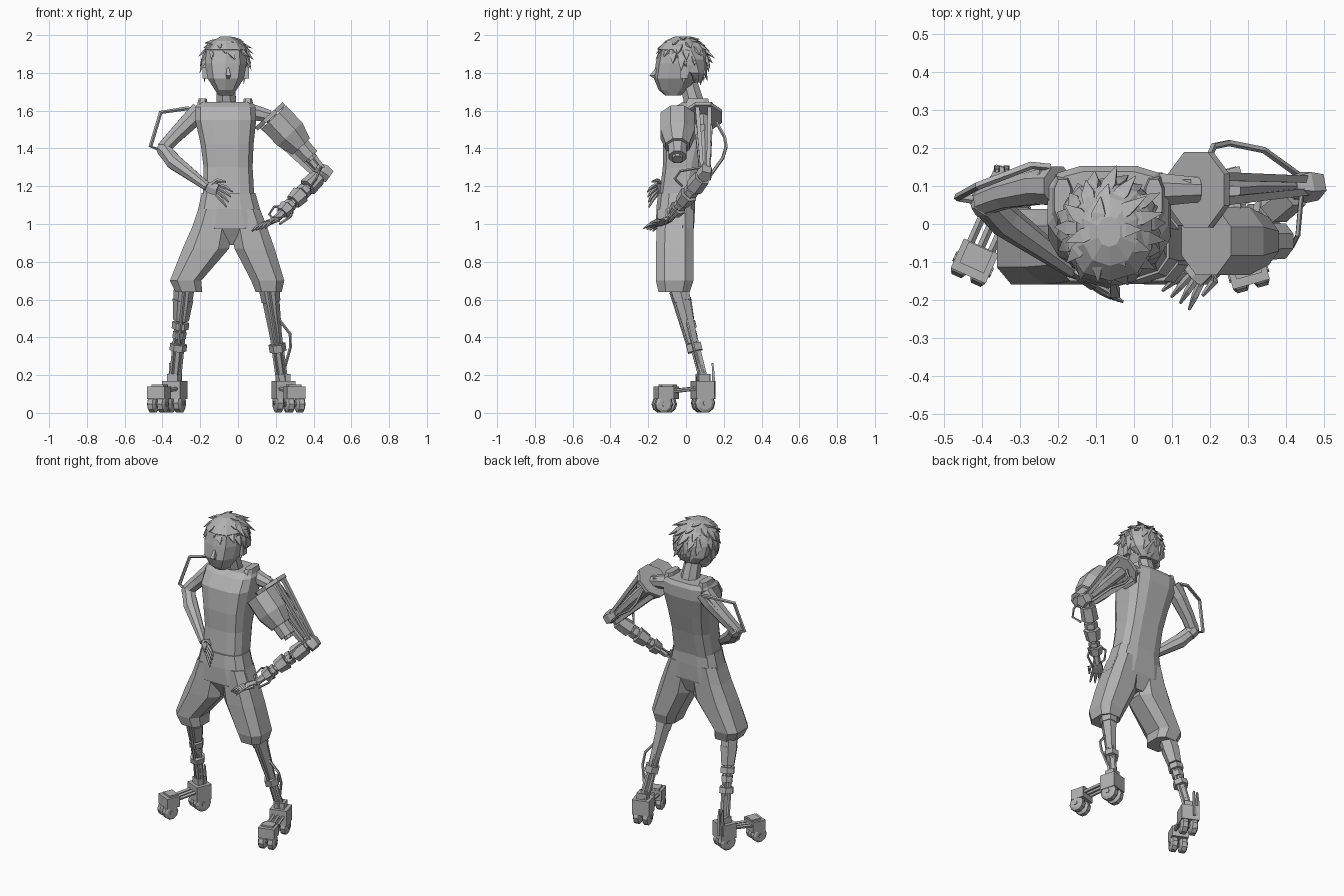
import bpy, bmesh, math, random
from mathutils import Vector, Matrix

if "Cube" in bpy.data.objects:
    bpy.data.objects.remove(bpy.data.objects["Cube"], do_unlink=True)
random.seed(4)

grey = bpy.data.materials.new("matte_grey")
grey.use_nodes = True
grey.diffuse_color = (0.45, 0.45, 0.45, 1)
grey.node_tree.nodes["Principled BSDF"].inputs["Base Color"].default_value = grey.diffuse_color


def finish(name, bm):
    bmesh.ops.recalc_face_normals(bm, faces=bm.faces)
    me = bpy.data.meshes.new(name)
    bm.to_mesh(me)
    bm.free()
    me.materials.append(grey)
    ob = bpy.data.objects.new(name, me)
    bpy.context.collection.objects.link(ob)
    return ob


def skin(name, rings):
    """Bridge equal-length rings of points and cap both ends."""
    bm = bmesh.new()
    loops = [[bm.verts.new(p) for p in ring] for ring in rings]
    n = len(loops[0])
    for a, b in zip(loops, loops[1:]):
        for i in range(n):
            bm.faces.new((a[i], a[(i + 1) % n], b[(i + 1) % n], b[i]))
    bm.faces.new(loops[0])
    bm.faces.new(loops[-1])
    return finish(name, bm)


def loft(name, levels, n=10, power=0.7):
    """Level rings given as (z, x0, x1, y0, y1), rounded-box section."""
    rings = []
    for z, x0, x1, y0, y1 in levels:
        ring = []
        for i in range(n):
            t = math.tau * (i + 0.5) / n
            c, s = math.cos(t), math.sin(t)
            c, s = math.copysign(abs(c) ** power, c), math.copysign(abs(s) ** power, s)
            ring.append(((x0 + x1) / 2 + c * (x1 - x0) / 2, (y0 + y1) / 2 + s * (y1 - y0) / 2, z))
        rings.append(ring)
    return skin(name, rings)


def tube(name, points, radii, n=6, flat=1.0, side=None):
    """Faceted tube along a path; flat squashes it across the side vector."""
    pts = [Vector(p) for p in points]
    radii = radii if isinstance(radii, (list, tuple)) else [radii] * len(pts)
    rings = []
    for i, (p, r) in enumerate(zip(pts, radii)):
        w = (pts[min(i + 1, len(pts) - 1)] - pts[max(i - 1, 0)]).normalized()
        u = Vector(side) if side else Vector((0, 1, 0))
        u = (u - w * u.dot(w)).normalized()
        v = w.cross(u)
        angles = [math.tau * (k + 0.5) / n for k in range(n)]
        rings.append([p + (u * math.cos(t) + v * math.sin(t) * flat) * r for t in angles])
    return skin(name, rings)


def box(name, centre, size, yaw=0.0):
    bm = bmesh.new()
    mat = Matrix.Translation(centre) @ Matrix.Rotation(yaw, 4, 'Z') @ Matrix.Diagonal((*size, 1))
    bmesh.ops.create_cube(bm, size=1, matrix=mat)
    return finish(name, bm)


def bands(name, a, b, spans, n=6):
    """Tapered sleeves along the line a-b: (start, end, radius0, radius1)."""
    a, b = Vector(a), Vector(b)
    for i, (t0, t1, r0, r1) in enumerate(spans):
        tube(f"{name}_{i + 1}", [a.lerp(b, t0), a.lerp(b, t1)], [r0, r1], n)


# Torso and neck
loft("vest", [(1.13, -.19, .09, -.145, .045), (1.3, -.185, .08, -.125, .085),
              (1.42, -.20, .085, -.125, .12), (1.55, -.23, .1, -.11, .155),
              (1.62, -.23, .095, -.06, .155), (1.645, -.21, .075, -.02, .14)], 12, 0.6)
for i, x in enumerate((-.19, .05)):
    loft(f"shoulder_strap_{i + 1}", [(1.58, x - .04, x + .045, -.04, .14), (1.665, x - .02, x + .025, .01, .12)], 8)
tube("neck", [(-.06, .06, 1.58), (-.065, .01, 1.76)], [.06, .05], 8)

# Head
loft("head", [(1.68, -.105, -.025, -.11, -.03), (1.71, -.125, -.005, -.145, .02),
              (1.77, -.165, .035, -.17, .07), (1.85, -.18, .05, -.16, .09),
              (1.92, -.17, .045, -.145, .09), (1.97, -.12, 0, -.08, .04)], 10, 0.8)
tube("nose", [(-.055, -.15, 1.83), (-.05, -.18, 1.785), (-.055, -.15, 1.765)], [.008, .018, .006], 4)
for i, x in enumerate((-.175, .045)):
    box(f"ear_{i + 1}", (x, -.01, 1.8), (.025, .04, .06))

# Hair cap and tufts
loft("hair_cap", [(1.75, -.13, 0, .03, .08), (1.80, -.18, .05, -.01, .105),
                  (1.87, -.19, .06, -.09, .115), (1.925, -.175, .05, -.15, .105),
                  (1.97, -.135, .01, -.11, .07), (1.992, -.095, -.035, -.06, .02)], 10, 0.85)
mid, size = Vector((-.065, -.015, 1.865)), Vector((.115, .125, .12))
for i in range(64):
    h = 0.97 - 1.6 * i / 64
    t = i * 2.4
    out = Vector((math.cos(t) * math.sqrt(1 - h * h), math.sin(t) * math.sqrt(1 - h * h), h))
    if out.y < -0.1 and h < 0.3:
        continue
    base = mid + out * size
    swirl = Vector((0.35, 0, -0.8)) + Vector((out.x, out.y, 0)) * 0.5
    lean = (swirl - out * swirl.dot(out)).normalized() + out * random.uniform(.1, .4)
    tip = base + lean * random.uniform(.055, .08)
    tip.z = min(tip.z, 1.998)
    tube(f"hair_tuft_{i + 1}", [base - lean * .02, base + lean * .015, tip], [.022, .026, .001], 4, .5, out.cross(lean))

# Shorts
loft("shorts_waist", [(1.165, -.195, .095, -.15, .05), (1.08, -.215, .12, -.16, .05),
                      (.98, -.245, .16, -.16, .045), (.89, -.10, .04, -.11, .01)], 12)
loft("shorts_right", [(1.08, -.215, -.02, -.155, .045), (.98, -.25, -.03, -.16, .045), (.87, -.30, -.04, -.165, .045),
                      (.70, -.365, -.19, -.165, .045), (.64, -.335, -.185, -.15, .025)], 8)
loft("shorts_left", [(1.08, -.05, .12, -.155, .045), (.98, -.04, .16, -.16, .045), (.87, -.025, .2, -.165, .045),
                     (.70, .065, .25, -.165, .045), (.64, .09, .235, -.15, .025)], 8)

# Mechanical lower legs
for name, knee, ankle, spans in (
        ("right", (-.285, -.035, .66), (-.335, .09, .16),
         [(0, .14, .055, .05), (.12, .34, .055, .042), (.36, .43, .045, .045), (.46, .53, .036, .036), (.59, .66, .045, .045)]),
        ("left", (.165, -.035, .66), (.235, .09, .16),
         [(0, .14, .055, .05), (.12, .58, .046, .03), (.59, .67, .045, .045), (.9, 1, .03, .035)])):
    knee, ankle = Vector(knee), Vector(ankle)
    bands(f"{name}_shin_sleeve", knee, ankle, spans)
    tube(f"{name}_shin_core", [knee, ankle], [.03, .018])
    for i, (dx, dy) in enumerate(((-.022, 0), (.022, 0), (0, .022))):
        off = Vector((dx, dy, 0))
        tube(f"{name}_shin_rod_{i + 1}", [knee.lerp(ankle, .4) + off, ankle + off], .011, 5)
    tube(f"{name}_shin_piston", [knee + Vector((0, -.045, -.02)), knee.lerp(ankle, .62) + Vector((0, -.03, 0))], .009, 5)
tube("left_shin_cable", [(.205, 0, .51), (.275, .02, .42), (.278, .04, .35), (.245, .07, .23)], .008, 5)


# Wheeled feet
def foot(name, x, y, yaw, reach):
    rot = Matrix.Rotation(yaw, 3, 'Z')
    at = lambda px, py, z: Vector((x, y, 0)) + rot @ Vector((px, py, z))
    box(f"{name}_heel", at(0, 0, .12), (.105, .10, .095), yaw)
    box(f"{name}_toe", at(0, -reach, .107), (.10, .085, .065), yaw)
    box(f"{name}_toe_cap", at(0, -reach + .01, .135), (.07, .06, .03), yaw)
    for i in (-1, 0, 1):
        tube(f"{name}_link_{i + 2}", [at(i * .03, -.03, .13), at(i * .03, -reach, .11)], .011, 5)
    for part, py, r in (("heel", 0, .052), ("toe", -reach - .01, .046)):
        for i in (-1, 1):
            tube(f"{name}_{part}_wheel_{(i + 3) // 2}",
                 [at(i * .006, py, r), at(i * .014, py, r), at(i * .042, py, r), at(i * .05, py, r)],
                 [r * .7, r, r, r * .7], 10, side=(0, 0, 1))
        tube(f"{name}_{part}_axle", [at(-.054, py, r), at(.054, py, r)], .014, side=(0, 0, 1))
    box(f"{name}_ankle_block", at(0, 0, .18), (.06, .06, .05), yaw)


foot("right_foot", -.335, .09, -.42, .205)
foot("left_foot", .24, .09, .27, .215)
for i, x in enumerate((-.36, -.335)):
    tube(f"heel_fin_{i + 1}", [(x, .145, .1), (x, .145, .2), (x, .14, .265)], [.012, .01, .006], 4)


# Hands
def hand(name, wrist, knuckle, tip, spread):
    wrist, knuckle, tip, spread = map(Vector, (wrist, knuckle, tip, spread))
    tube(f"{name}_palm", [wrist, wrist.lerp(knuckle, .5), knuckle], [.024, .036, .036], 6, .45, spread)
    for i in range(4):
        s = i - 1.5
        root, end = knuckle + spread * s * .018, tip + spread * s * .03
        tube(f"{name}_finger_{i + 1}", [root, root.lerp(end, .5) + Vector((0, 0, .006)), end], [.011, .01, .004], 5)
    thumb = wrist.lerp(knuckle, .4) + spread * .02
    tube(f"{name}_thumb", [thumb, thumb + spread * .03 + (knuckle - wrist) * .3,
                           thumb + spread * .035 + (knuckle - wrist) * .9], [.014, .012, .005], 5)


# Right arm with outer brace
elbow = (-.395, .06, 1.4)
tube("right_upper_arm", [(-.20, .1, 1.6), (-.25, .1, 1.55), (-.34, .08, 1.46), elbow], [.055, .052, .042, .038], 8)
tube("right_forearm", [elbow, (-.34, .01, 1.33), (-.16, -.12, 1.195)], [.038, .045, .024], 8)
tube("right_elbow", [(-.42, .065, 1.41), elbow, (-.375, .045, 1.37)], [.025, .043, .04], 8)
tube("right_brace", [(-.22, .15, 1.605), (-.27, .155, 1.612), (-.41, .1, 1.59), (-.463, .07, 1.41), (-.39, .06, 1.385)],
     [.01, .011, .011, .011, .012], 5)
tube("right_arm_rod", [(-.24, .135, 1.6), (-.40, .085, 1.41)], .014, 5)
hand("right_hand", (-.17, -.115, 1.2), (-.105, -.16, 1.18), (-.045, -.2, 1.13), (.35, -.1, .9))

# Left mechanical upper arm
slope = Vector((.67, 0, -.74))
hub = Vector((.17, .09, 1.57))
tube("shoulder_axle", [(.04, .09, 1.6), hub], [.05, .035], 8)
tube("shoulder_plate", [hub - slope * .011, hub + slope * .011], .108, 8)
box("shoulder_latch", (.125, .1, 1.59), (.05, .035, .035))
tube("arm_drum", [(.19, -.045, 1.565), (.275, -.045, 1.475), (.335, -.045, 1.41)], [.097, .097, .068], 8)
tube("arm_drum_neck", [(.325, -.045, 1.42), (.385, -.045, 1.355)], [.054, .05], 8)
tube("arm_drum_nozzle", [(.36, -.045, 1.38), (.395, -.045, 1.342)], .03, 8)
box("drum_bracket", (.25, .06, 1.5), (.06, .08, .06))
for i, y in enumerate((.06, .125)):
    tube(f"arm_rail_upper_{i + 1}", [(.23, y, 1.615), (.455, .1 + (y - .09) * .5, 1.29)], [.016, .013], 4)
    tube(f"arm_rail_lower_{i + 1}", [(.125, y, 1.52), (.41, .1 + (y - .09) * .5, 1.255)], [.022, .016], 4)
tube("arm_piston", [hub, (.31, .1, 1.42), (.44, .1, 1.275)], [.035, .03, .018], 6)
tube("left_elbow", [(.415, .1, 1.3), (.45, .1, 1.275), (.485, .1, 1.25)], [.03, .045, .038], 5)
tube("arm_cable", [(.19, .16, 1.54), (.21, .205, 1.46), (.25, .213, 1.41), (.34, .195, 1.35), (.43, .13, 1.26)], .009, 5)
tube("elbow_cable", [(.44, .08, 1.3), (.43, -.03, 1.28), (.415, -.06, 1.24), (.385, -.02, 1.2)], .007, 5)

# Left mechanical forearm
start, wrist = (.44, .1, 1.265), (.2, -.09, 1.025)
tube("left_forearm_core", [start, wrist], [.028, .02])
bands("left_forearm_sleeve", start, wrist,
      [(.08, .3, .046, .05), (.34, .42, .04, .04), (.45, .62, .05, .042), (.66, .72, .034, .034), (.74, .86, .045, .036)])
tube("wrist_cable", [(.26, -.03, 1.1), (.19, -.03, 1.09), (.165, -.07, 1.05), (.2, -.1, 1.01)], .007, 5)
tube("wrist_cable_low", [(.29, -.04, 1.09), (.28, -.085, 1.04), (.22, -.11, 1.0)], .007, 5)
hand("left_hand", (.215, -.08, 1.03), (.155, -.14, 1.005), (.11, -.2, .97), (.78, -.55, .15))
